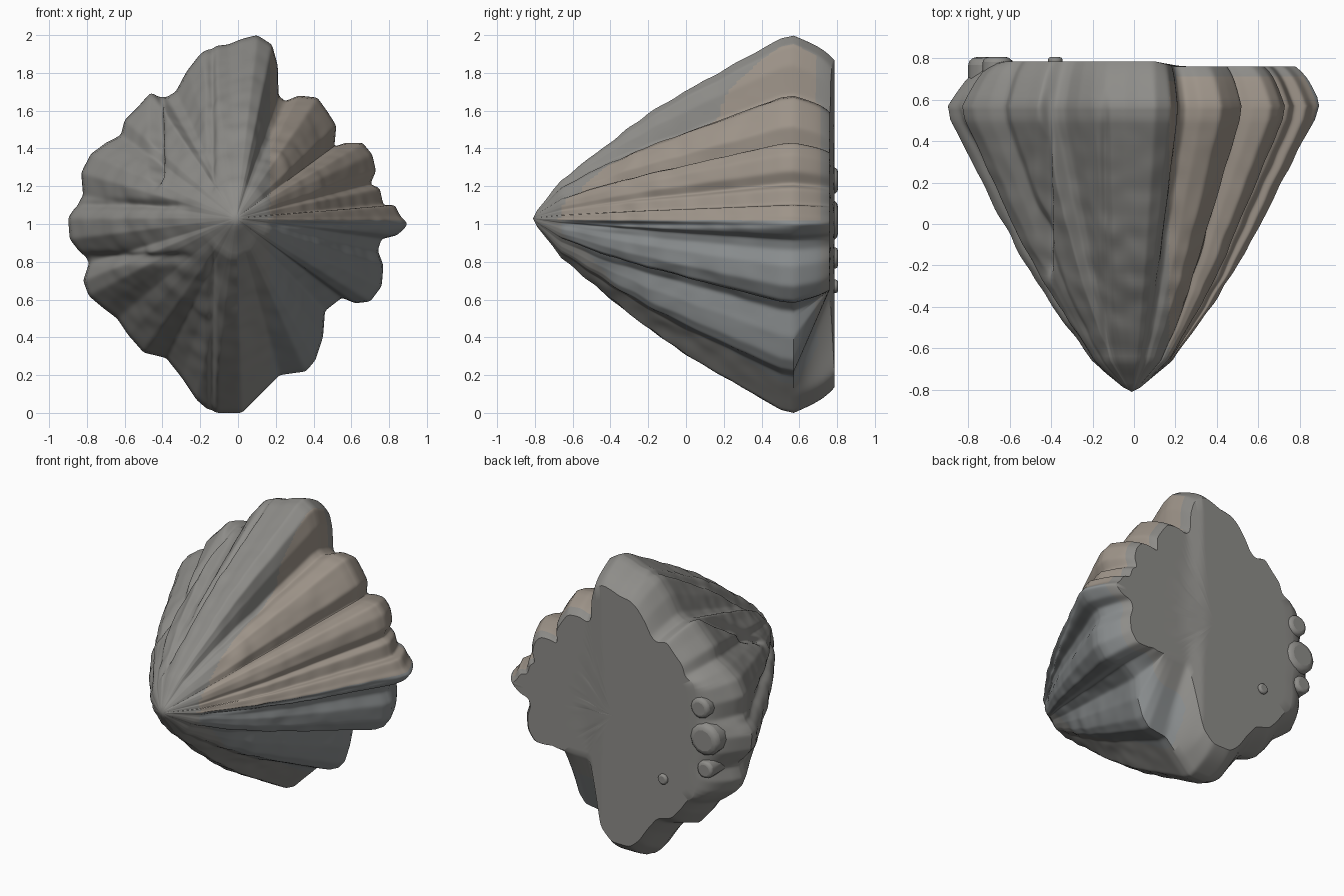
import bpy, bmesh, math
from mathutils import Vector, noise

if "Cube" in bpy.data.objects:
    bpy.data.objects.remove(bpy.data.objects["Cube"])

CX, CZ, N = -0.01, 1.03, 720

# Widest silhouette of the ribbed rock, clockwise from the top (x, z)
OUTLINE = [(.10, 2), (.18, 1.95), (.21, 1.84), (.215, 1.68), (.25, 1.65), (.32, 1.68), (.42, 1.67),
           (.47, 1.6), (.52, 1.52), (.51, 1.41), (.57, 1.43), (.66, 1.43), (.71, 1.37), (.73, 1.28),
           (.70, 1.21), (.75, 1.19), (.77, 1.1), (.83, 1.1), (.86, 1.04), (.91, 1.0), (.84, .94),
           (.76, .92), (.74, .86), (.77, .78), (.76, .67), (.70, .59), (.62, .58), (.55, .61),
           (.46, .54), (.45, .4), (.41, .28), (.36, .22), (.22, .2), (.14, .12), (.08, .06), (.02, 0),
           (-.14, 0), (-.22, .07), (-.30, .19), (-.38, .29), (-.5, .32), (-.58, .41), (-.64, .5),
           (-.72, .56), (-.79, .62), (-.82, .70), (-.79, .79), (-.83, .84), (-.89, .92), (-.9, 1.03),
           (-.86, 1.1), (-.82, 1.15), (-.83, 1.27), (-.78, 1.37), (-.70, 1.43), (-.62, 1.47),
           (-.6, 1.55), (-.52, 1.63), (-.46, 1.70), (-.38, 1.67), (-.33, 1.7), (-.27, 1.81),
           (-.20, 1.9), (-.14, 1.94), (-.05, 1.95), (.02, 1.98)]

# (y, fraction of the silhouette) from the nose to the widest line
PROFILE = [(-.81, 0), (-.79, .045), (-.66, .22), (-.4, .43), (-.2, .575), (0, .70), (.3, .87), (.5, .985), (.57, 1)]


def smooth(pts, passes):
    for _ in range(passes):
        pts = [(pts[i - 1] + pts[i] * 2 + pts[(i + 1) % N]) / 4 for i in range(N)]
    return pts


def resample(points):
    pts = [Vector(p) for p in points]
    ends = pts[1:] + pts[:1]
    lens = [(b - a).length for a, b in zip(pts, ends)]
    step, out, k, start = sum(lens) / N, [], 0, 0.0
    for i in range(N):
        d = i * step
        while d > start + lens[k] and k < len(lens) - 1:
            start += lens[k]
            k += 1
        out.append(pts[k].lerp(ends[k], (d - start) / lens[k]))
    return smooth(out, 3)


def profile(y):
    for (y0, f0), (y1, f1) in zip(PROFILE, PROFILE[1:]):
        if y <= y1:
            return f0 + (f1 - f0) * (y - y0) / (y1 - y0)
    return 1.0


def groove(d, width):
    return math.exp(-(d / width) ** 2)


def ramp(v, a, b):
    return min(max((v - a) / (b - a), 0), 1)


def cut_depth(x, z, y):
    # straight slits beside the spine and the side keels
    g = .028 * groove(x + .14, .02) * ramp(y, -.68, -.6)
    g += .045 * groove(x + .43, .028) * ramp(z, 1.15, 1.25) * ramp(y, -.3, -.22)
    g += .025 * (groove(z - 1.1, .025) + groove(z - .82, .028)) * ramp(-x, .2, .35)
    g += .025 * groove(z - 1.0, .02) * ramp(x, .15, .25)
    return g


def back_y(x, z):
    # tall slab on one side, slightly lower shelf on the other
    return .785 - .025 * ramp(x, .1, .2)


outline = resample(OUTLINE)
center = Vector((CX, CZ))
rings = []

# Front cone with ribs fading toward the nose
STEPS = 64
for i in range(1, STEPS + 1):
    y = -.81 + 1.38 * i / STEPS
    f = profile(y)
    w = min(1, .25 + 1.1 * f)
    ring = []
    for p in outline:
        d = p - center
        r = d.length
        u = d / r
        rr = f * (w * r + (1 - w) * .88)
        q = center + u * rr
        fade = min(1, f * 2) * (1 - .6 * ramp(y, .4, .57))
        rr -= cut_depth(q.x, q.y, y) * fade
        rr += .02 * fade * (1.15 - f) * noise.noise(Vector((q.x * 9, y * 9, q.y * 9)))
        q = center + u * rr
        ring.append((q.x, y, q.y))
    rings.append(ring)

# Bevelled rim behind the widest line, cut away at the lower right
rim = []
for p in outline:
    q = center + (p - center) * .87
    h = ramp(q.x, .1, .2)
    if q.y < .65:
        q = q.lerp(Vector((min(q.x, .68), .65)), h)
    q.x = max(q.x, -.6 + .2 * (q.x + .6))
    rim.append(q)
rim = smooth(rim, 10)
for t in (.15, .3, .45, .6, .8, .95):
    ring = []
    for p, q in zip(outline, rim):
        m = p.lerp(q, t)
        low = ramp(p.x, .1, .25) * ramp(-p.y, -.6, -.5)
        bulge = (.03 + .03 * ramp(-p.x, .6, .75)) * math.sin(math.pi * t) * (1 - low)
        ring.append((m.x, .57 + (back_y(q.x, q.y) - .57) * t + bulge, m.y))
    rings.append(ring)

# Stepped flat back
bc = Vector((0, 1))
for s in (1, .9, .8, .7, .6, .45, .3, .15, .05):
    ring = []
    for q in rim:
        m = bc.lerp(q, s)
        ring.append((m.x, back_y(m.x, m.y), m.y))
    rings.append(ring)

bm = bmesh.new()
nose = bm.verts.new((CX, -.81, CZ))
tail = bm.verts.new((bc.x, back_y(bc.x, bc.y), bc.y))
vr = [[bm.verts.new(c) for c in ring] for ring in rings]
for i in range(N):
    j = (i + 1) % N
    bm.faces.new((nose, vr[0][j], vr[0][i]))
    bm.faces.new((tail, vr[-1][i], vr[-1][j]))
    for a, b in zip(vr, vr[1:]):
        bm.faces.new((a[i], a[j], b[j], b[i]))
bmesh.ops.remove_doubles(bm, verts=bm.verts, dist=.0004)
bmesh.ops.recalc_face_normals(bm, faces=bm.faces)

# Grey stone, warmer on the upper right and cooler on the lower right
for face in bm.faces:
    c = face.calc_center_median()
    if c.x > .17 and c.y < .7:
        face.material_index = 1 if c.z > 1.02 else 2

mesh = bpy.data.meshes.new("ribbed_rock")
bm.to_mesh(mesh)
bm.free()
for name, col in (("grey_stone", (.27, .265, .25)), ("warm_stone", (.34, .295, .25)), ("cool_stone", (.25, .265, .27))):
    mat = bpy.data.materials.new(name)
    mat.diffuse_color = (*col, 1)
    mat.use_nodes = True
    mat.node_tree.nodes["Principled BSDF"].inputs["Base Color"].default_value = mat.diffuse_color
    mesh.materials.append(mat)
rock = bpy.data.objects.new("ribbed_rock", mesh)
bpy.context.collection.objects.link(rock)

# Flat-topped lumps along the left edge of the back: x, z, radius
for k, (x, z, r) in enumerate([(-.69, 1.02, .11), (-.66, 1.23, .07), (-.38, .67, .035), (-.7, .82, .06)]):
    bpy.ops.mesh.primitive_cylinder_add(vertices=12, radius=r, depth=.2, location=(x, .705, z),
                                        rotation=(math.pi / 2, 0, 0))
    o = bpy.context.object
    o.name = f"back_lump_{k + 1}"
    bev = o.modifiers.new("rounded_rim", 'BEVEL')
    bev.width, bev.segments = r * .35, 3
    o.data.materials.append(mesh.materials[0])

bpy.ops.object.select_all(action='SELECT')
bpy.context.view_layer.objects.active = rock
bpy.ops.object.shade_smooth_by_angle(angle=math.radians(40))
